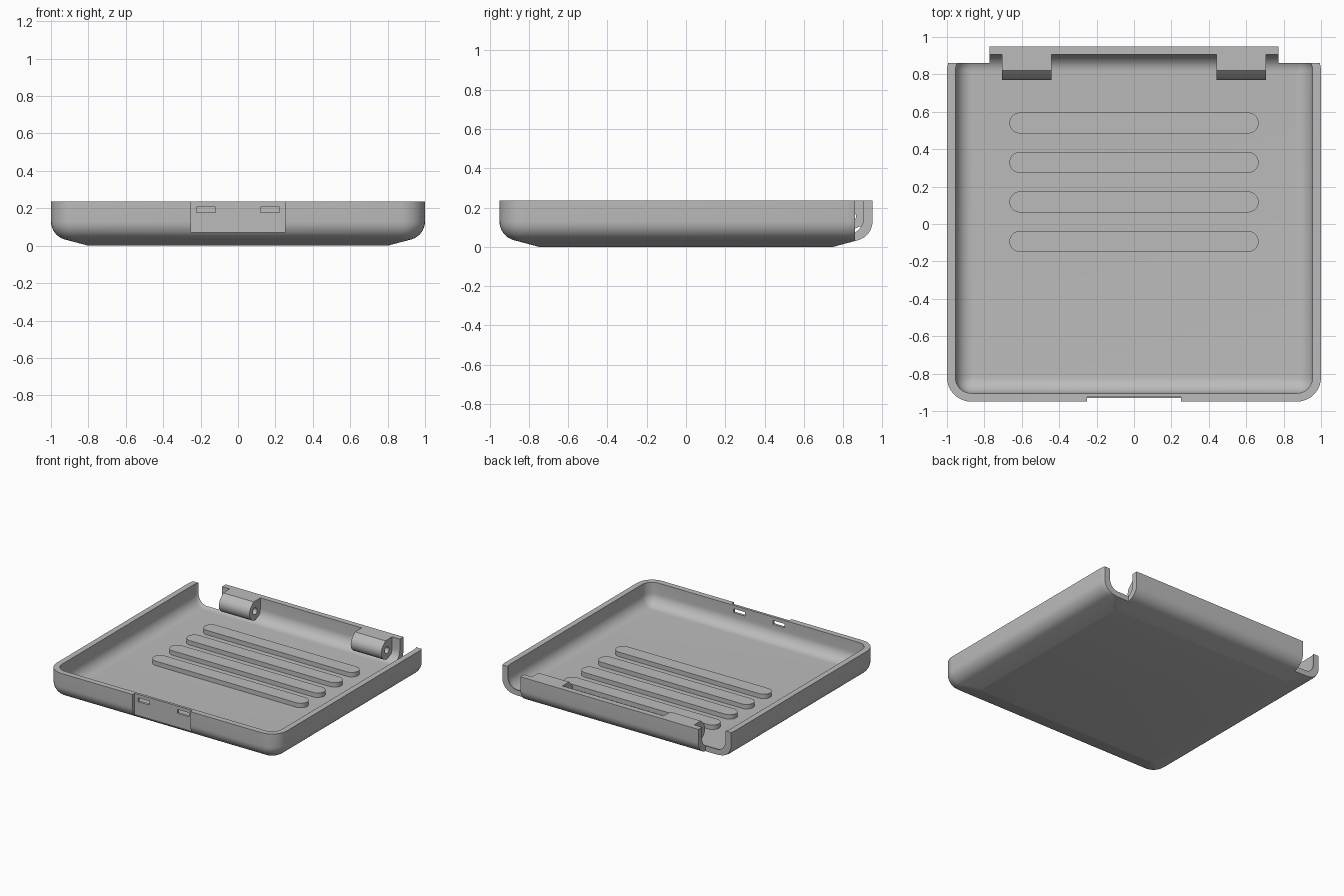
import bpy
import bmesh
from math import cos, sin, pi, radians

cube = bpy.data.objects.get("Cube")
if cube:
    bpy.data.objects.remove(cube, do_unlink=True)

HEIGHT, HALF_X, HALF_Y = 0.235, 1.0, 0.95
FLOOR = 0.06

grey = bpy.data.materials.new("light grey plastic")
grey.use_nodes = True
grey.diffuse_color = (0.5, 0.5, 0.5, 1)
grey.node_tree.nodes["Principled BSDF"].inputs["Base Color"].default_value = (0.5, 0.5, 0.5, 1)


def make_object(name, bm):
    bmesh.ops.recalc_face_normals(bm, faces=bm.faces)
    mesh = bpy.data.meshes.new(name)
    bm.to_mesh(mesh)
    bm.free()
    mesh.materials.append(grey)
    obj = bpy.data.objects.new(name, mesh)
    bpy.context.collection.objects.link(obj)
    return obj


def activate(obj):
    bpy.ops.object.select_all(action='DESELECT')
    obj.select_set(True)
    bpy.context.view_layer.objects.active = obj


def smooth(obj, angle):
    activate(obj)
    bpy.ops.object.shade_smooth_by_angle(angle=radians(angle))


def prism(name, points, offset):
    """Extrude a closed outline along an offset vector."""
    bm = bmesh.new()
    face = bm.faces.new([bm.verts.new(p) for p in points])
    top = bmesh.ops.extrude_face_region(bm, geom=[face])["geom"]
    bmesh.ops.translate(bm, vec=offset,
                        verts=[v for v in top if isinstance(v, bmesh.types.BMVert)])
    return make_object(name, bm)


def box(name, x0, x1, y0, y1, z0, z1):
    outline = [(x0, y0, z0), (x1, y0, z0), (x1, y1, z0), (x0, y1, z0)]
    return prism(name, outline, (0, 0, z1 - z0))


def cut(target, cutter):
    cutter.hide_render = True
    mod = target.modifiers.new("cut", 'BOOLEAN')
    mod.operation, mod.solver, mod.object = 'DIFFERENCE', 'EXACT', cutter
    activate(target)
    bpy.ops.object.modifier_apply(modifier=mod.name)
    bpy.data.objects.remove(cutter, do_unlink=True)


def arc(cx, cy, r, start, end, steps):
    angles = [radians(start + (end - start) * i / steps) for i in range(steps + 1)]
    return [(cx + r * cos(a), cy + r * sin(a)) for a in angles]


def rounded_ring(inset, z):
    """Rounded rectangle moved inwards from the outer wall."""
    r = max(0.13 - inset, 0.012)
    x, y = HALF_X - inset - r, HALF_Y - inset - r
    ring = []
    for k, (sx, sy) in enumerate([(1, 1), (-1, 1), (-1, -1), (1, -1)]):
        ring += [(px, py, z) for px, py in arc(sx * x, sy * y, r, 90 * k, 90 * k + 90, 8)]
    return ring


# Tray shell: (inset, height) section from underside, over the rim, to the floor
section = [(0.2, 0.0)] + arc(0.1, 0.13, 0.1, 254, 180, 8) + [(0, HEIGHT), (0.045, HEIGHT)]
section += arc(0.135, FLOOR + 0.09, 0.09, 180, 270, 10)
bm = bmesh.new()
rings = [[bm.verts.new(p) for p in rounded_ring(d, z)] for d, z in section]
for a, b in zip(rings, rings[1:]):
    for i in range(len(a)):
        j = (i + 1) % len(a)
        bm.faces.new((a[i], a[j], b[j], b[i]))
bm.faces.new(rings[0])
bm.faces.new(rings[-1])
tray = make_object("tray_shell", bm)

# Open rear corners, front latch recess and latch slots
for s in (-1, 1):
    cut(tray, box("corner_cutter", *sorted((s * 0.772, s * 1.2)), 0.86, 1.2, -0.1, 0.5))
cut(tray, box("recess_cutter", -0.25, 0.25, -1.1, -HALF_Y + 0.025, 0.07, 0.5))
for s in (-1, 1):
    cut(tray, box("slot_cutter", *sorted((s * 0.12, s * 0.222)), -1.1, -0.8, 0.177, 0.208))
smooth(tray, 14)

# Raised ribs with round ends
for i in range(4):
    y = 0.54 - 0.211 * i
    outline = arc(0.61, y, 0.056, -90, 90, 12) + arc(-0.61, y, 0.056, 90, 270, 12)
    rib = prism(f"floor_rib_{i + 1}", [(px, py, FLOOR - 0.01) for px, py in outline], (0, 0, 0.045))
    smooth(rib, 30)

# Hinge knuckles on the rear wall, bored along their axis
knuckle = [(0.93, 0.12), (0.93, HEIGHT), (0.822, HEIGHT)] + arc(0.84, 0.155, 0.07, 140, 270, 10)
bore = arc(0.84, 0.155, 0.026, 0, 345, 23)
for side, x in (("right", -0.705), ("left", 0.44)):
    obj = prism(f"hinge_knuckle_{side}", [(x, y, z) for y, z in knuckle], (0.265, 0, 0))
    cut(obj, prism("bore_cutter", [(x - 0.1, y, z) for y, z in bore], (0.5, 0, 0)))
    smooth(obj, 25)
